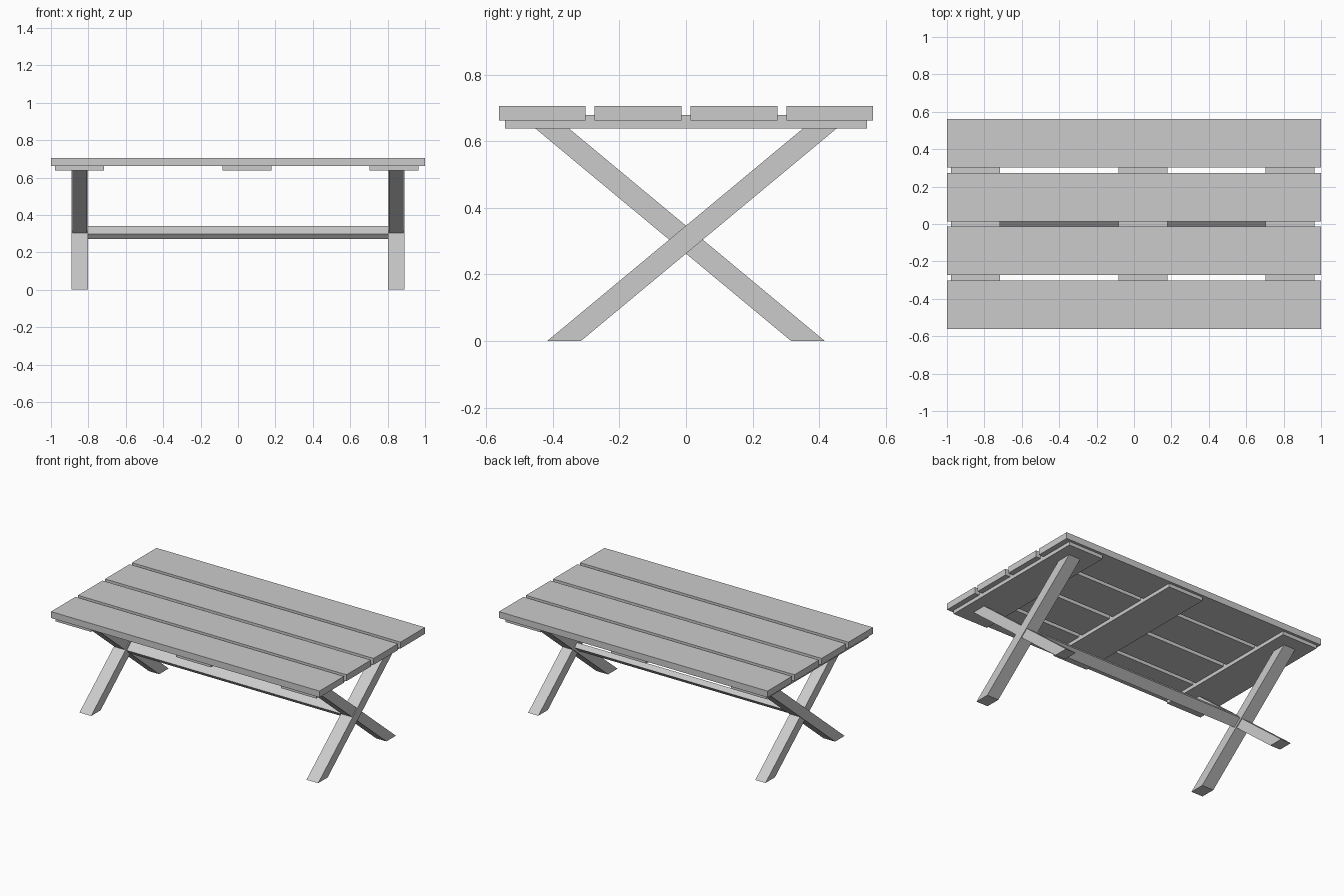
import bpy

if "Cube" in bpy.data.objects:
    bpy.data.objects.remove(bpy.data.objects["Cube"])


def prism(name, profile, x0, x1):
    """Extrude a (y, z) profile along x."""
    n = len(profile)
    verts = [(x, y, z) for x in (x0, x1) for y, z in profile]
    faces = [tuple(range(n))[::-1], tuple(range(n, 2 * n))]
    faces += [(i, (i + 1) % n, n + (i + 1) % n, n + i) for i in range(n)]
    mesh = bpy.data.meshes.new(name)
    mesh.from_pydata(verts, [], faces)
    obj = bpy.data.objects.new(name, mesh)
    bpy.context.collection.objects.link(obj)
    return obj


def rect(y0, y1, z0, z1):
    return [(y0, z0), (y1, z0), (y1, z1), (y0, z1)]


# Four tabletop planks
for i, y in enumerate((-0.431, -0.144, 0.144, 0.431)):
    prism(f"tabletop_plank_{i + 1}", rect(y - 0.13, y + 0.13, 0.662, 0.705), -1, 1)

# Three cross battens, let into the planks
for i, x in enumerate((-0.847, 0.048, 0.833)):
    prism(f"batten_{i + 1}", rect(-0.543, 0.543, 0.638, 0.678), x - 0.131, x + 0.131)

# Crossed legs at both ends, cut flat at floor and batten
slant = [(-0.417, 0), (-0.316, 0), (0.452, 0.638), (0.351, 0.638)]
flipped = [(-y, z) for y, z in reversed(slant)]
for side, s in (("left", -1), ("right", 1)):
    for part, prof, a, b in (("front_foot_leg", slant, 0.802, 0.889),
                             ("back_foot_leg", flipped, 0.808, 0.884)):
        prism(f"{side}_{part}", prof, *sorted((s * a, s * b)))

# Long stretcher, tilted to follow one leg direction
cy, cz = 0.0, 0.306
u = (0.77 * 0.035, 0.638 * 0.035)
v = (-0.638 * 0.0175, 0.77 * 0.0175)
section = [(cy + p * u[0] + q * v[0], cz + p * u[1] + q * v[1])
           for p, q in ((-1, -1), (1, -1), (1, 1), (-1, 1))]
prism("stretcher", section, -0.803, 0.803)
